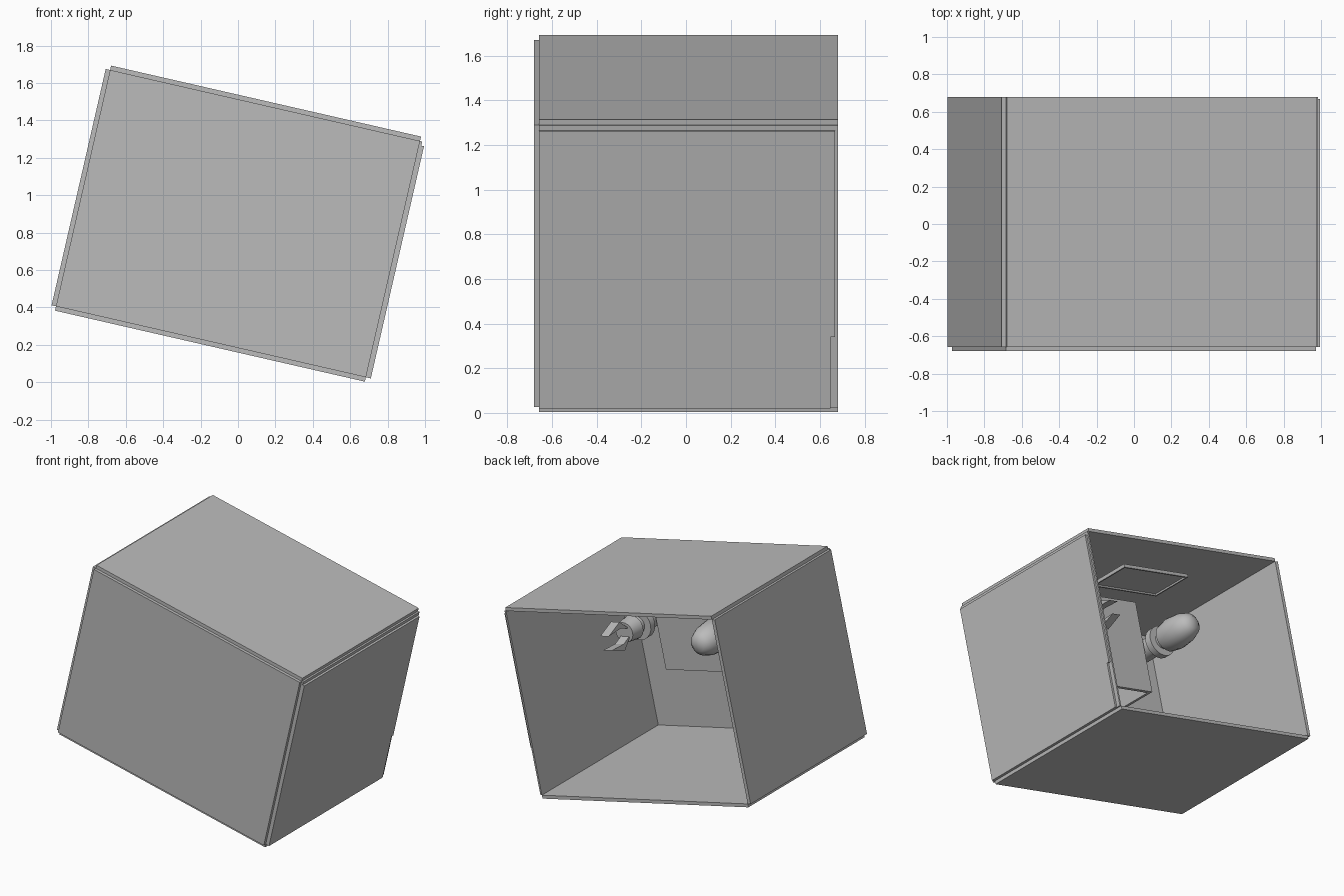
import bpy, bmesh, math
from mathutils import Matrix, Vector

if "Cube" in bpy.data.objects:
    bpy.data.objects.remove(bpy.data.objects["Cube"], do_unlink=True)

# One plain grey for everything
grey = bpy.data.materials.new("plain_grey")
grey.use_nodes = True
grey.diffuse_color = (0.5, 0.5, 0.5, 1)
grey.node_tree.nodes["Principled BSDF"].inputs["Base Color"].default_value = (0.5, 0.5, 0.5, 1)

# The whole booth is tipped about the depth axis
TILT = Matrix.Translation((0, 0, 0.848)) @ Matrix.Rotation(math.radians(12.9), 4, 'Y')
W, H, BACK, FRONT = 0.85, 0.648, 0.68, -0.658
T = 0.024


def finish(name, bm, smooth=False):
    bmesh.ops.recalc_face_normals(bm, faces=bm.faces)
    mesh = bpy.data.meshes.new(name)
    bm.to_mesh(mesh)
    bm.free()
    mesh.transform(TILT)
    mesh.materials.append(grey)
    obj = bpy.data.objects.new(name, mesh)
    bpy.context.collection.objects.link(obj)
    if smooth:
        bpy.ops.object.select_all(action='DESELECT')
        obj.select_set(True)
        bpy.context.view_layer.objects.active = obj
        bpy.ops.object.shade_smooth_by_angle(angle=math.radians(40))
    return obj


def add_box(bm, lo, hi):
    lo, hi = Vector(lo), Vector(hi)
    size = hi - lo
    mat = Matrix.Translation((lo + hi) / 2) @ Matrix.Diagonal((*size, 1))
    bmesh.ops.create_cube(bm, size=1, matrix=mat)


def box(name, *pairs):
    bm = bmesh.new()
    for lo, hi in pairs:
        add_box(bm, lo, hi)
    return finish(name, bm)


def lathe(name, x, z, profile, steps=20):
    """Spin (depth, radius) points around a line running front to back."""
    bm = bmesh.new()
    verts = [bm.verts.new((x + r, y, z)) for y, r in profile]
    edges = [bm.edges.new(pair) for pair in zip(verts, verts[1:])]
    bmesh.ops.spin(bm, geom=verts + edges, cent=(x, 0, z), axis=(0, 1, 0),
                   angle=math.tau, steps=steps)
    bmesh.ops.remove_doubles(bm, verts=bm.verts, dist=0.0005)
    return finish(name, bm, smooth=True)


# Shell: slabs that meet edge to edge, leaving notched corners
box("roof_slab", ((-W, FRONT, H), (W, BACK, H + T)))
box("floor_slab", ((-W, FRONT, -H - T), (W, BACK, -H)))
box("front_wall", ((-W, -BACK, -H), (W, FRONT, H)))
box("right_wall", ((-W - T, FRONT, -H), (-W, BACK, H)))

# Left wall: a liner with a stepped outer skin
MID, OUT, STEP = W + 0.012, 0.877, -0.32
box("left_wall",
    ((W, FRONT, -H), (MID, BACK, H)),
    ((MID, FRONT, STEP), (OUT, 0.667, 0.625)),
    ((MID, FRONT, -H), (OUT, 0.648, STEP)))

# Cabinet inside, open underneath
CW, CB, CT, CY, TH = 0.285, -0.05, 0.617, -0.15, 0.025
box("cabinet",
    ((-CW, CY - TH, CB), (CW, CY, CT)),
    ((-CW, FRONT, CB), (-CW + TH, CY - TH, CT)),
    ((CW - TH, FRONT, CB), (CW, CY - TH, CT)),
    ((-CW + TH, FRONT, CT - TH), (CW - TH, CY - TH, CT)))

# Overhead tray with a shallow lip
TZ, Y0, Y1, LIP = 0.577, 0.05, 0.39, 0.012
box("overhead_tray",
    ((-0.29, Y0, TZ + LIP), (0.29, Y1, TZ + 2 * LIP)),
    ((-0.29, Y0, TZ), (0.29, Y0 + LIP, TZ + LIP)),
    ((-0.29, Y1 - LIP, TZ), (0.29, Y1, TZ + LIP)),
    ((-0.29, Y0 + LIP, TZ), (-0.29 + LIP, Y1 - LIP, TZ + LIP)),
    ((0.29 - LIP, Y0 + LIP, TZ), (0.29, Y1 - LIP, TZ + LIP)))

# Arms on both sides of the cabinet
AX, AZ = 0.37, 0.3
UPPER = [(-0.27, 0), (-0.27, 0.075), (-0.1, 0.075), (-0.1, 0.11),
         (-0.05, 0.11), (-0.05, 0.06), (0.02, 0.06), (0.02, 0)]
for side, label in ((-1, "right"), (1, "left")):
    lathe(label + "_arm", side * AX, AZ, UPPER)

# Rounded pod on the right arm
lathe("right_pod", -AX, AZ, [(0, 0), (0, 0.1), (0.08, 0.115), (0.18, 0.105),
                             (0.25, 0.08), (0.28, 0.045), (0.285, 0)])

# Wrist and two wedge-shaped claws on the left arm
lathe("left_wrist", AX, AZ, [(0, 0), (0, 0.085), (0.1, 0.07), (0.1, 0)])
for side, label in ((1, "upper"), (-1, "lower")):
    bm = bmesh.new()
    outline = [(0.08, 0.02), (0.17, 0.1), (0.31, 0.05), (0.17, 0.055)]
    face = bm.faces.new([bm.verts.new((AX - 0.035, y, AZ + side * z)) for y, z in outline])
    grown = bmesh.ops.extrude_face_region(bm, geom=[face])["geom"]
    bmesh.ops.translate(bm, vec=(0.07, 0, 0),
                        verts=[g for g in grown if isinstance(g, bmesh.types.BMVert)])
    finish(label + "_claw", bm)
